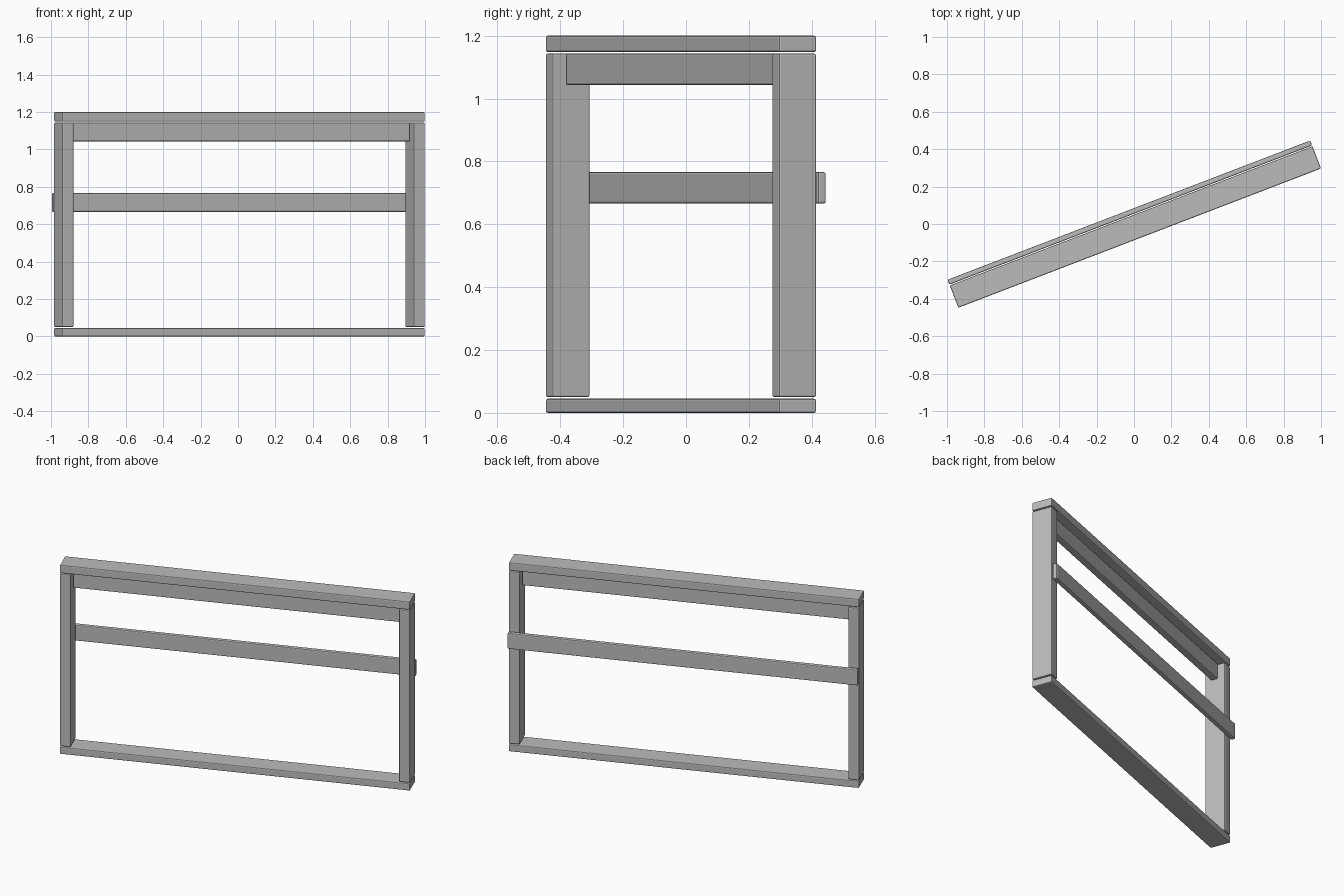
import bpy, bmesh, math
from mathutils import Matrix, Vector

cube = bpy.data.objects.get("Cube")
if cube:
    bpy.data.objects.remove(cube, do_unlink=True)

# Single plain grey
GREY = (0.5, 0.5, 0.5, 1.0)
mat = bpy.data.materials.new("plain grey")
mat.use_nodes = True
mat.diffuse_color = GREY
mat.node_tree.nodes["Principled BSDF"].inputs["Base Color"].default_value = GREY

# Overall frame dimensions, before turning about z
LENGTH, DEPTH, POST, GAP = 2.077, 0.1275, 0.065, 0.005
TURN = Matrix.Translation((0.0075, -0.016, 0)) @ Matrix.Rotation(math.radians(21), 4, "Z")


def board(name, x, y, z):
    """Softly chamfered board spanning the given (low, high) ranges."""
    size = Vector([r[1] - r[0] for r in (x, y, z)])
    centre = Vector([(r[0] + r[1]) / 2 for r in (x, y, z)])
    bm = bmesh.new()
    bmesh.ops.create_cube(bm, size=1, matrix=Matrix.Translation(centre) @ Matrix.Diagonal(size).to_4x4())
    mesh = bpy.data.meshes.new(name)
    bm.to_mesh(mesh)
    bm.free()
    mesh.materials.append(mat)
    ob = bpy.data.objects.new(name, mesh)
    ob.matrix_world = TURN
    bpy.context.collection.objects.link(ob)
    bevel = ob.modifiers.new("edge_chamfer", "BEVEL")
    bevel.width = 0.006
    bevel.segments = 2
    return ob


hl, hd = LENGTH / 2, DEPTH / 2

# Bottom and top rails
board("bottom_rail", (-hl, hl), (-hd, hd), (0, 0.045))
board("top_rail", (-hl, hl), (-hd, hd), (1.148, 1.2))

# Upright posts at both ends
for name, side in (("right_post", -1), ("left_post", 1)):
    board(name, sorted((side * hl, side * (hl - POST))), (-hd, hd), (0.045 + GAP, 1.148 - GAP))

# Apron hung under the top rail, between the posts
inner = hl - POST - GAP
board("apron", (-inner, inner), (-0.021, 0.021), (1.043, 1.148 - GAP))

# Slat fixed across the back of the posts
board("back_slat", (-hl, hl), (hd + GAP, hd + 0.033), (0.666, 0.766))
